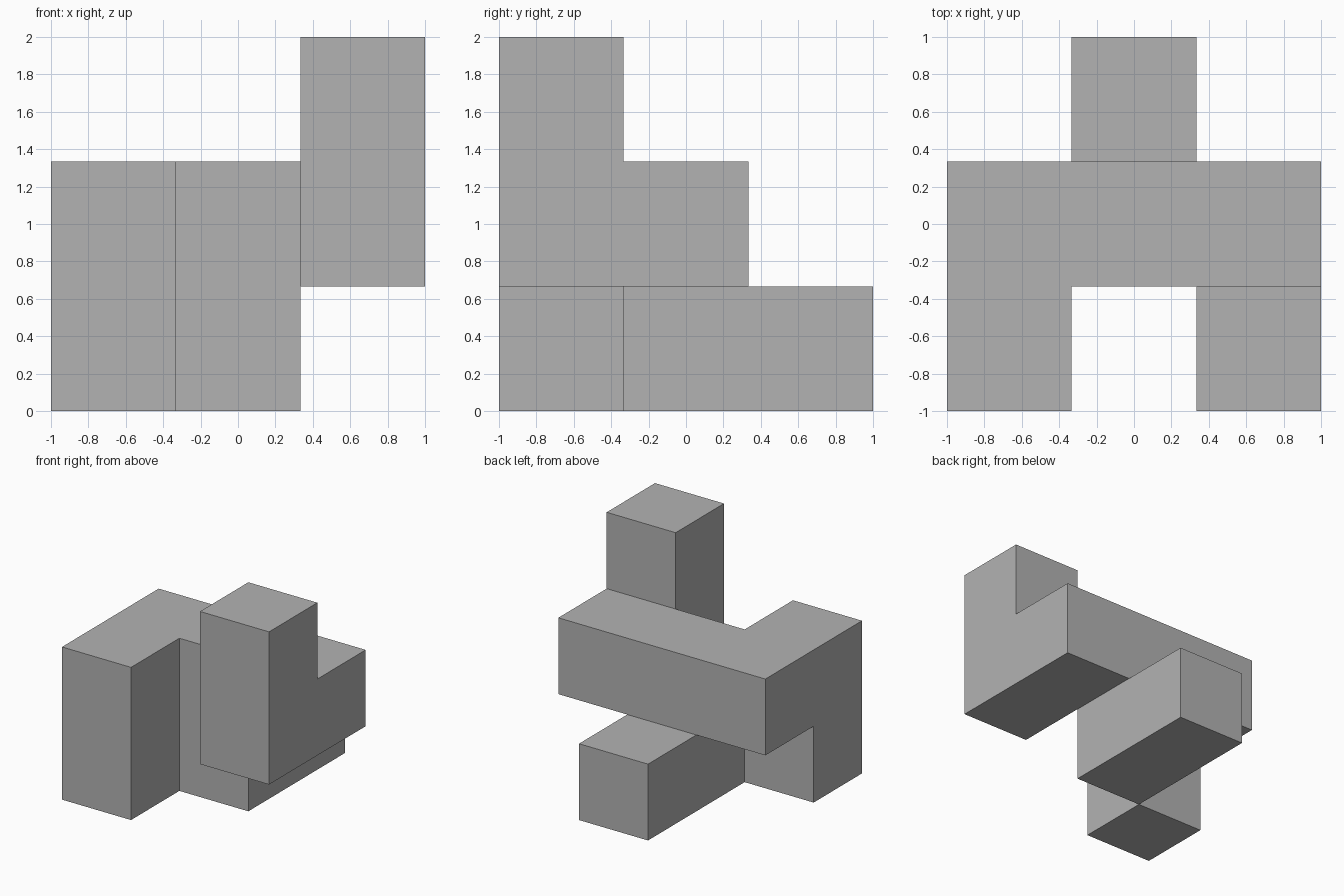
import bpy
import bmesh
from math import radians
from mathutils import Matrix, Vector

if "Cube" in bpy.data.objects:
    bpy.data.objects.remove(bpy.data.objects["Cube"], do_unlink=True)

UNIT = 2 / 3
GREY = (0.45, 0.45, 0.45, 1)

# Plain grey material
mat = bpy.data.materials.new("plain_grey")
mat.use_nodes = True
mat.diffuse_color = GREY
mat.node_tree.nodes["Principled BSDF"].inputs["Base Color"].default_value = GREY

# Straight runs of unit cubes: (first cell, last cell) on a three-cell grid
runs = {
    "cross_bar": ((0, 1, 1), (2, 1, 1)),
    "right_column": ((0, 0, 0), (0, 0, 1)),
    "left_column": ((2, 0, 1), (2, 0, 2)),
    "rear_foot": ((1, 1, 0), (1, 2, 0)),
}
cells = set()
for a, b in runs.values():
    for x in range(a[0], b[0] + 1):
        for y in range(a[1], b[1] + 1):
            for z in range(a[2], b[2] + 1):
                cells.add((x, y, z))

# One cube per cell, leaving out the walls between neighbours
bm = bmesh.new()
for cell in sorted(cells):
    centre = Vector(cell) * UNIT + Vector((-UNIT, -UNIT, UNIT / 2))
    made = bmesh.ops.create_cube(bm, size=UNIT, matrix=Matrix.Translation(centre))
    faces = {f for v in made["verts"] for f in v.link_faces}
    bm.normal_update()
    inner = [f for f in faces
             if tuple(c + round(n) for c, n in zip(cell, f.normal)) in cells]
    bmesh.ops.delete(bm, geom=inner, context="FACES_ONLY")

# Weld the shell and merge coplanar faces
bmesh.ops.remove_doubles(bm, verts=bm.verts[:], dist=0.001)
bmesh.ops.dissolve_limit(bm, angle_limit=radians(1), verts=bm.verts[:], edges=bm.edges[:])

mesh = bpy.data.meshes.new("block_puzzle_piece")
bm.to_mesh(mesh)
bm.free()
mesh.materials.append(mat)
piece = bpy.data.objects.new("block_puzzle_piece", mesh)
bpy.context.collection.objects.link(piece)
